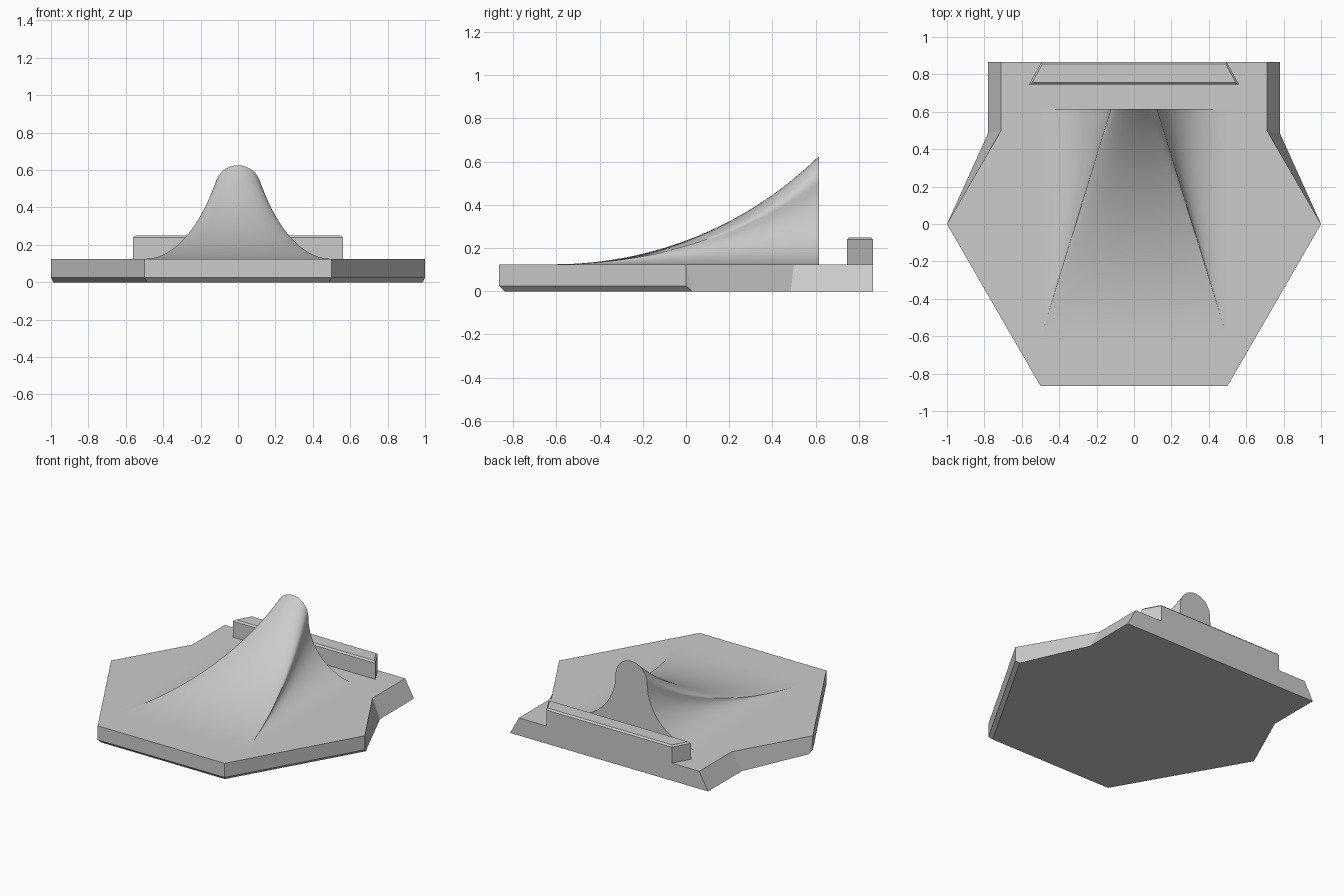
import bpy, bmesh, math

cube = bpy.data.objects.get("Cube")
if cube:
    bpy.data.objects.remove(cube)

grey = bpy.data.materials.new("plain_grey")
grey.use_nodes = True
GREY = (0.6, 0.6, 0.6, 1)
grey.diffuse_color = GREY
grey.node_tree.nodes["Principled BSDF"].inputs["Base Color"].default_value = GREY

THICK = 0.125   # plate thickness


def finish(name, bm, smooth=False):
    mesh = bpy.data.meshes.new(name)
    bm.to_mesh(mesh)
    bm.free()
    obj = bpy.data.objects.new(name, mesh)
    bpy.context.collection.objects.link(obj)
    mesh.materials.append(grey)
    if smooth:
        bpy.ops.object.select_all(action='DESELECT')
        obj.select_set(True)
        bpy.context.view_layer.objects.active = obj
        bpy.ops.object.shade_smooth_by_angle(angle=math.radians(30))
    return obj


def half_rings(bm, points, z):
    """Vertices of one outline, as (right side, left side)."""
    return [[bm.verts.new((s * x, y, z)) for x, y in points] for s in (1, -1)]


def loop(ring):
    return ring[0] + ring[1][::-1]


# Base plate: hexagon with undercut rear sides and a chamfer under the front
bm = bmesh.new()
top = half_rings(bm, [(0.5, -0.866), (1, 0), (0.711, 0.5), (0.711, 0.866)], THICK)
mid = half_rings(bm, [(0.5, -0.866), (1, 0)], 0.025)
low = half_rings(bm, [(0.486, -0.841), (0.987, 0.028), (0.78, 0.485), (0.78, 0.866)], 0)
bm.faces.new(loop(top))
bm.faces.new(loop(low))
for t, m, b in zip(top, mid, low):
    bm.faces.new((m[0], m[1], t[1], t[0]))
    bm.faces.new((b[0], b[1], m[1], m[0]))
    bm.faces.new((m[1], b[1], t[1]))
    bm.faces.new((b[1], b[2], t[2], t[1]))
    bm.faces.new((b[2], b[3], t[3], t[2]))
bm.faces.new((top[0][0], top[1][0], mid[1][0], mid[0][0]))
bm.faces.new((mid[0][0], mid[1][0], low[1][0], low[0][0]))
bm.faces.new((top[0][3], top[1][3], low[1][3], low[0][3]))
bmesh.ops.recalc_face_normals(bm, faces=bm.faces)
finish("base_plate", bm)

# Rear rail: tapered bar with a chamfered top edge
bm = bmesh.new()
outer = [(0.562, 0.745), (0.495, 0.866)]
inner = [(0.545, 0.756), (0.49, 0.855)]
rings = [loop(half_rings(bm, pts, z))
         for pts, z in ((outer, THICK), (outer, 0.239), (inner, 0.25))]
for a, b in zip(rings, rings[1:]):
    for i in range(4):
        j = (i + 1) % 4
        bm.faces.new((a[i], a[j], b[j], b[i]))
bm.faces.new(rings[0])
bm.faces.new(rings[-1])
bmesh.ops.recalc_face_normals(bm, faces=bm.faces)
finish("rear_rail", bm)

# Swept fin: bell section at the back, melting into a flat line at the front
FOOT, CREST, HEIGHT = 0.5, 0.125, 0.5
Y0, Y1, ROWS, ARC = -0.61, 0.615, 40, 16
length = Y1 - Y0
radius = (length ** 2 + HEIGHT ** 2) / (2 * HEIGHT)


def section(width):
    """Bell outline from left foot to right foot: (x, share of full height)."""
    right = []
    for i in range(ARC + 1):                    # rounded crest
        a = math.pi / 2 * i / ARC
        right.append((width * math.sin(a), 0.75 + 0.25 * math.cos(a)))
    for i in range(1, ARC + 1):                 # hollow flank
        a = math.pi / 2 * i / ARC
        right.append((FOOT - (FOOT - width) * math.cos(a), 0.75 - 0.75 * math.sin(a)))
    return [(-x, z) for x, z in right[:0:-1]] + right


bm = bmesh.new()
rows = []
for r in range(ROWS + 1):
    t = r / ROWS
    width = FOOT - 0.001 + (CREST - FOOT) * t
    rise = radius - math.sqrt(radius ** 2 - (length * t) ** 2)
    rows.append([bm.verts.new((x, Y0 + length * t, THICK + z * rise))
                 for x, z in section(width)])
for a, b in zip(rows, rows[1:]):
    for i in range(len(a) - 1):
        bm.faces.new((a[i], a[i + 1], b[i + 1], b[i]))
bm.faces.new(rows[-1])
finish("swept_fin", bm, smooth=True)
